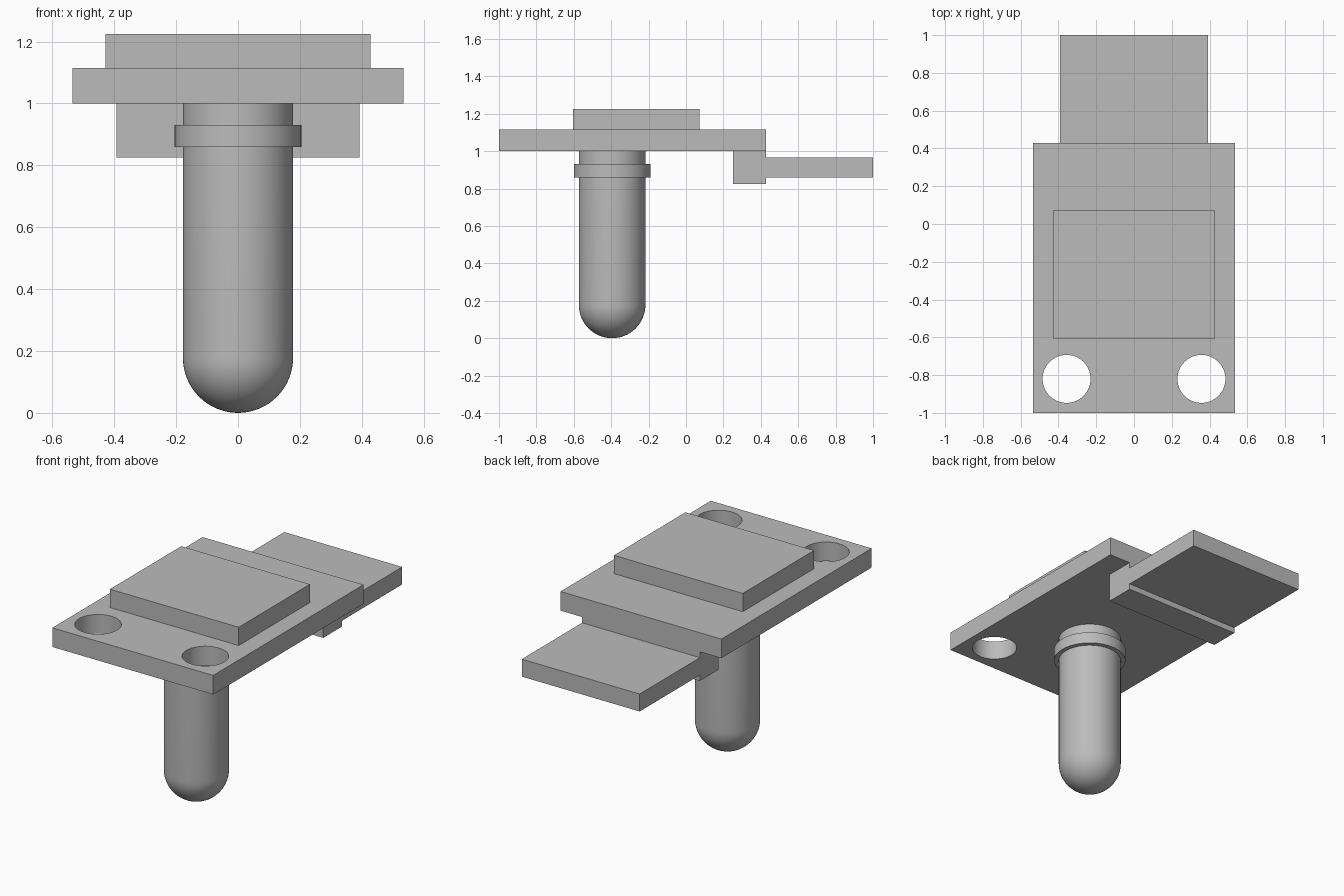
import bpy
import bmesh
import math
from mathutils import Vector

cube = bpy.data.objects.get("Cube")
if cube:
    bpy.data.objects.remove(cube, do_unlink=True)

# One plain grey for every part
GREY = (0.5, 0.5, 0.5, 1.0)
grey = bpy.data.materials.new("plain_grey")
grey.use_nodes = True
grey.diffuse_color = GREY
grey.node_tree.nodes["Principled BSDF"].inputs["Base Color"].default_value = GREY


def make_object(name, bm):
    bmesh.ops.recalc_face_normals(bm, faces=bm.faces)
    mesh = bpy.data.meshes.new(name)
    bm.to_mesh(mesh)
    bm.free()
    mesh.materials.append(grey)
    obj = bpy.data.objects.new(name, mesh)
    bpy.context.collection.objects.link(obj)
    return obj


def select_only(obj):
    bpy.ops.object.select_all(action="DESELECT")
    obj.select_set(True)
    bpy.context.view_layer.objects.active = obj


def smooth(obj):
    select_only(obj)
    bpy.ops.object.shade_smooth_by_angle(angle=math.radians(30))


def side_profile(name, points, half_width):
    """Extrude a (y, z) outline across the width."""
    bm = bmesh.new()
    face = bm.faces.new([bm.verts.new((-half_width, y, z)) for y, z in points])
    new = bmesh.ops.extrude_face_region(bm, geom=[face])["geom"]
    verts = [v for v in new if isinstance(v, bmesh.types.BMVert)]
    bmesh.ops.translate(bm, verts=verts, vec=(2 * half_width, 0, 0))
    return make_object(name, bm)


def slab(name, half_width, y0, y1, z0, z1):
    return side_profile(name, [(y0, z0), (y1, z0), (y1, z1), (y0, z1)], half_width)


def lathe(name, points, center, steps=64):
    """Spin an (r, z) outline about a vertical axis."""
    bm = bmesh.new()
    verts = [bm.verts.new((center[0] + r, center[1], z)) for r, z in points]
    edges = [bm.edges.new(pair) for pair in zip(verts, verts[1:])]
    bmesh.ops.spin(bm, geom=verts + edges, cent=Vector((*center, 0)),
                   axis=(0, 0, 1), angle=math.tau, steps=steps)
    bmesh.ops.remove_doubles(bm, verts=bm.verts, dist=0.0001)
    return make_object(name, bm)


# Base plate with two mounting holes
plate = slab("base_plate", 0.535, -1, 0.428, 1.0, 1.115)
for side in (-1, 1):
    cutter = lathe("hole_cutter", [(0, 0.9), (0.127, 0.9), (0.127, 1.2), (0, 1.2)],
                   (side * 0.357, -0.82))
    cutter.hide_render = True
    hole = plate.modifiers.new("hole", "BOOLEAN")
    hole.operation = "DIFFERENCE"
    hole.solver = "EXACT"
    hole.object = cutter
    select_only(plate)
    bpy.ops.object.modifier_apply(modifier=hole.name)
    bpy.data.objects.remove(cutter, do_unlink=True)
smooth(plate)

# Raised pad on top
slab("top_pad", 0.428, -0.605, 0.072, 1.115, 1.225)

# Rear rib and tongue in one stepped outline
side_profile("rear_tongue", [
    (0.25, 0.825), (0.428, 0.825), (0.428, 0.86), (1, 0.86),
    (1, 0.965), (0.428, 0.965), (0.428, 1.0), (0.25, 1.0)], 0.392)

# Round-ended pin with a collar
R = 0.178
tip = [(R * math.sin(a), R - R * math.cos(a))
       for a in (math.pi / 2 * i / 16 for i in range(17))]
collar = [(R, 0.86), (0.205, 0.86), (0.205, 0.93), (R, 0.93)]
pin = lathe("pin", tip + collar + [(R, 1.0)], (0, -0.395))
smooth(pin)
